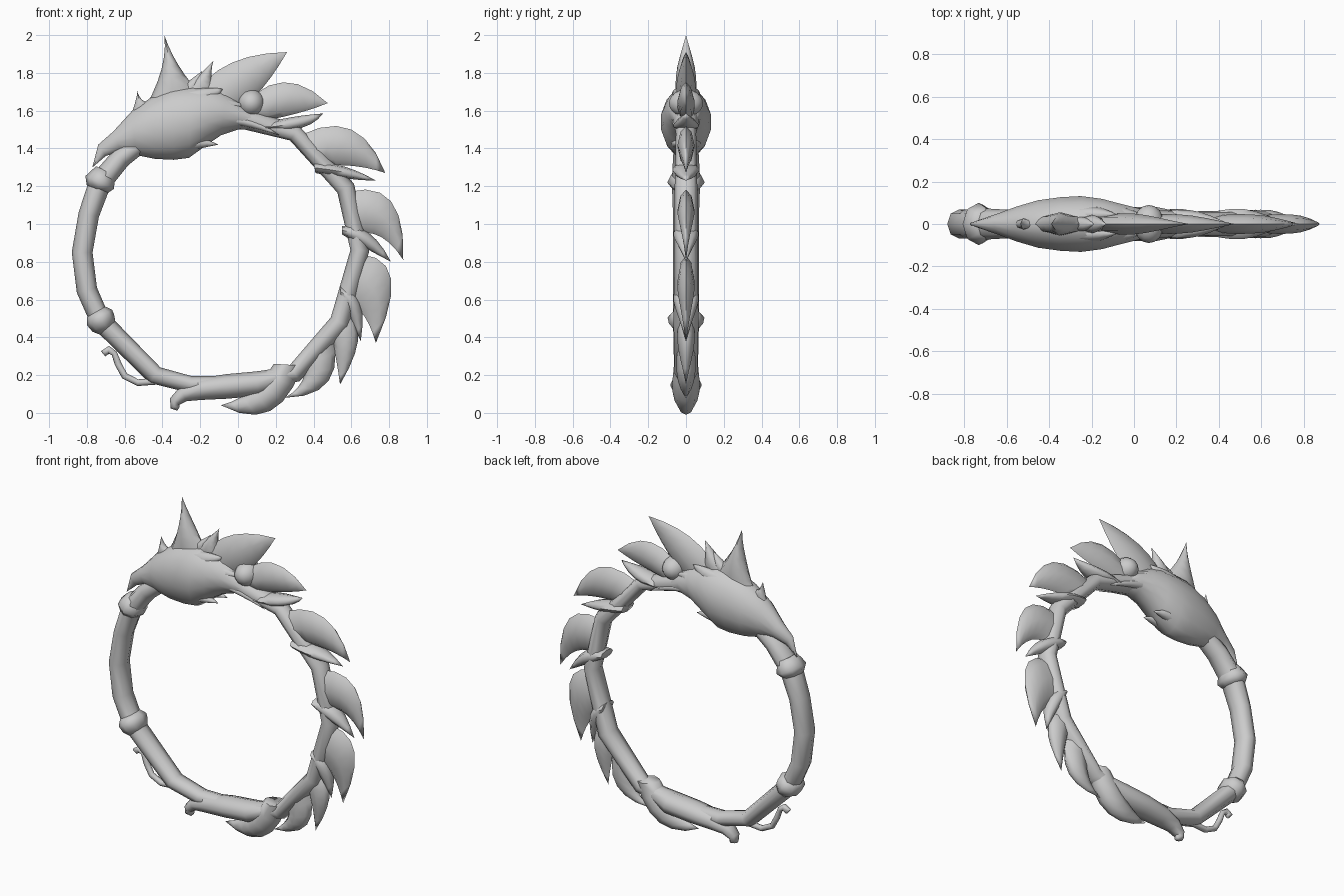
import bpy, bmesh, math
from mathutils import Vector

cube = bpy.data.objects.get("Cube")
if cube:
    bpy.data.objects.remove(cube, do_unlink=True)

grey = bpy.data.materials.new("stone_grey")
grey.use_nodes = True
colour = (0.6, 0.6, 0.6, 1)
grey.diffuse_color = colour
grey.node_tree.nodes["Principled BSDF"].inputs["Base Color"].default_value = colour


def finish(obj):
    obj.data.materials.clear()
    obj.data.materials.append(grey)
    bpy.ops.object.select_all(action="DESELECT")
    obj.select_set(True)
    bpy.context.view_layer.objects.active = obj
    bpy.ops.object.shade_smooth_by_angle(angle=math.radians(70))
    return obj


def loft(name, stations, sides=8, lens=1.0, offset=0.0):
    """Skin cross-sections, each given by two edge points and a half thickness."""
    bm = bmesh.new()
    rings = []
    for edge_a, edge_b, thick in stations:
        middle, half = (edge_a + edge_b) / 2, (edge_a - edge_b) / 2
        ring = []
        for i in range(sides):
            turn = math.tau * i / sides
            bulge = math.copysign(abs(math.sin(turn)) ** lens, math.sin(turn))
            flat = middle + half * math.cos(turn)
            ring.append(bm.verts.new((flat.x, offset + thick * bulge, flat.y)))
        rings.append(ring)
    for low, high in zip(rings, rings[1:]):
        for i in range(sides):
            j = (i + 1) % sides
            bm.faces.new((low[i], low[j], high[j], high[i]))
    bm.faces.new(rings[0])
    bm.faces.new(rings[-1])
    bmesh.ops.remove_doubles(bm, verts=bm.verts, dist=0.0005)
    bmesh.ops.recalc_face_normals(bm, faces=bm.faces)
    mesh = bpy.data.meshes.new(name)
    bm.to_mesh(mesh)
    bm.free()
    obj = bpy.data.objects.new(name, mesh)
    bpy.context.collection.objects.link(obj)
    return finish(obj)


def tube(name, path, depth=1.0, sides=8):
    """Round tube along (x, z, radius) points; depth stretches it in y."""
    points = [Vector(p[:2]) for p in path]
    stations = []
    for i, point in enumerate(points):
        along = points[min(i + 1, len(points) - 1)] - points[max(i - 1, 0)]
        side = Vector((-along.y, along.x)).normalized() * path[i][2]
        stations.append((point + side, point - side, path[i][2] * depth))
    return loft(name, stations, sides)


def through(start, middle, end, t):
    """Quadratic curve passing through its middle point."""
    start, middle, end = Vector(start), Vector(middle), Vector(end)
    control = middle * 2 - (start + end) / 2
    return start * (1 - t) ** 2 + control * 2 * t * (1 - t) + end * t * t


def leaf(name, outer, outer_mid, tip, inner_mid, inner, thick, offset=0.0, lens=1.3):
    """Pointed blade between two curved edges that meet at the tip."""
    steps = 6
    stations = []
    for i in range(steps + 1):
        t = i / steps
        body = thick * (1 - t ** 1.8) * (0.75 + 0.25 * math.sin(math.pi * t))
        stations.append((through(outer, outer_mid, tip, t),
                         through(inner, inner_mid, tip, t), body))
    return loft(name, stations, lens=lens, offset=offset)


# Ring body: smooth neck on the left, straight segments on the right
tube("left_body", [
    (-.5, 1.44, .05), (-.62, 1.35, .055), (-.73, 1.22, .06), (-.79, 1.05, .055),
    (-.825, .85, .055), (-.8, .65, .055), (-.73, .49, .055), (-.44, .2, .05),
    (-.25, .15, .045), (0, .15, .045)], depth=1.25)
tube("right_body", [
    (0, .15, .045), (.3, .21, .05), (.54, .48, .055), (.645, .86, .05),
    (.57, 1.19, .05), (.3, 1.48, .045), (0, 1.57, .06)], depth=1.2)

# Collars on the left side
tube("upper_collar", [(-.70, 1.28, .056), (-.716, 1.25, .07),
                      (-.732, 1.22, .083), (-.745, 1.185, .06)], depth=1.2)
tube("lower_collar", [(-.75, .535, .056), (-.733, .505, .078),
                      (-.713, .475, .073), (-.685, .445, .05)], depth=1.25)

# Head with hooked beak: lower edge, upper edge, half width
head = [(-.77, 1.3, -.77, 1.305, .005), (-.7, 1.36, -.74, 1.42, .022),
        (-.62, 1.385, -.66, 1.49, .05), (-.54, 1.365, -.56, 1.6, .085),
        (-.44, 1.345, -.46, 1.67, .115), (-.34, 1.34, -.35, 1.72, .13),
        (-.26, 1.35, -.24, 1.73, .135), (-.17, 1.415, -.14, 1.725, .122),
        (-.09, 1.47, -.06, 1.695, .1), (0, 1.5, .01, 1.645, .08),
        (.12, 1.5, .13, 1.56, .05)]
loft("head", [(Vector((a, b)), Vector((c, d)), w) for a, b, c, d, w in head],
     sides=14, lens=1.1)

# Horns and head spikes
leaf("tall_horn", (-.49, 1.62), (-.405, 1.82), (-.39, 2), (-.315, 1.84), (-.2, 1.69), .065)
leaf("brow_horn", (-.57, 1.57), (-.54, 1.66), (-.535, 1.71), (-.51, 1.66), (-.46, 1.64), .03)
leaf("crest_spike", (-.3, 1.70), (-.21, 1.785), (-.13, 1.865), (-.14, 1.78), (-.12, 1.69), .05)
leaf("small_crest_spike", (-.34, 1.70), (-.25, 1.765), (-.19, 1.81), (-.2, 1.75), (-.2, 1.69), .04)
for side, y in (("left", 1), ("right", -1)):
    leaf(side + "_jaw_spike", (-.34, 1.5), (-.2, 1.46), (-.105, 1.42),
         (-.2, 1.4), (-.34, 1.37), .045, y * .045)
    leaf(side + "_cheek_spike", (-.25, 1.69), (-.08, 1.67), (.04, 1.625),
         (-.08, 1.59), (-.22, 1.55), .06, y * .045)
    leaf(side + "_temple_spike", (-.3, 1.70), (-.18, 1.72), (-.08, 1.715),
         (-.14, 1.65), (-.25, 1.6), .045, y * .045)
    leaf(side + "_neck_strip", (-.06, 1.575), (.08, 1.55), (.22, 1.47),
         (.07, 1.51), (-.05, 1.53), .03, y * .05)

# Curled knob behind the head
bpy.ops.mesh.primitive_uv_sphere_add(segments=16, ring_count=10, radius=.072,
                                     location=(.07, 0, 1.64))
knob = bpy.context.object
knob.name = "ear_knob"
knob.scale.y = 1.25
finish(knob)

# Feathers running clockwise round the ring
feathers = [
    ((-.22, 1.7), (-.03, 1.855), (.26, 1.91), (.13, 1.72), (0, 1.6), .06),
    ((.02, 1.62), (.24, 1.75), (.475, 1.64), (.31, 1.585), (.1, 1.54), .055),
    ((.33, 1.47), (.6, 1.5), (.78, 1.27), (.63, 1.305), (.47, 1.31), .055),
    ((.58, 1.17), (.81, 1.12), (.875, .81), (.76, .93), (.63, .95), .055),
    ((.65, .84), (.81, .71), (.73, .37), (.67, .51), (.59, .58), .055),
    ((.59, .52), (.635, .38), (.54, .15), (.52, .28), (.49, .42), .055),
    ((.5, .43), (.48, .17), (.25, .08), (.34, .17), (.35, .28), .06),
    ((.34, .25), (.17, .01), (-.09, .04), (.07, .12), (.19, .26), .085)]
for number, shape in enumerate(feathers, 1):
    leaf(f"feather_{number}", *shape)

# Pointed bands wrapped over the body
bands = [
    ((.13, 1.53), (.28, 1.565), (.45, 1.585), (.34, 1.51), (.15, 1.49), .08),
    ((.4, 1.325), (.56, 1.305), (.73, 1.23), (.58, 1.24), (.41, 1.27), .085),
    ((.55, .99), (.69, .955), (.81, .8), (.67, .875), (.55, .945), .08),
    ((.54, .67), (.645, .59), (.65, .38), (.585, .52), (.545, .615), .08)]
for number, shape in enumerate(bands, 1):
    leaf(f"band_{number}", *shape, lens=.9)

# Tail sheath ending in a hook, and the thin curling tendril
tube("tail_sheath", [(.25, .2, .04), (.1, .155, .065), (-.06, .14, .065),
                     (-.2, .125, .057), (-.29, .1, .042), (-.335, .06, .03),
                     (-.335, .035, .025), (-.315, .022, .012)], depth=1.25)
tube("tendril", [(-.2, .16, .02), (-.4, .17, .018), (-.53, .16, .018),
                 (-.6, .195, .018), (-.635, .26, .018), (-.655, .315, .016),
                 (-.685, .335, .02), (-.705, .32, .022), (-.695, .305, .01)])
